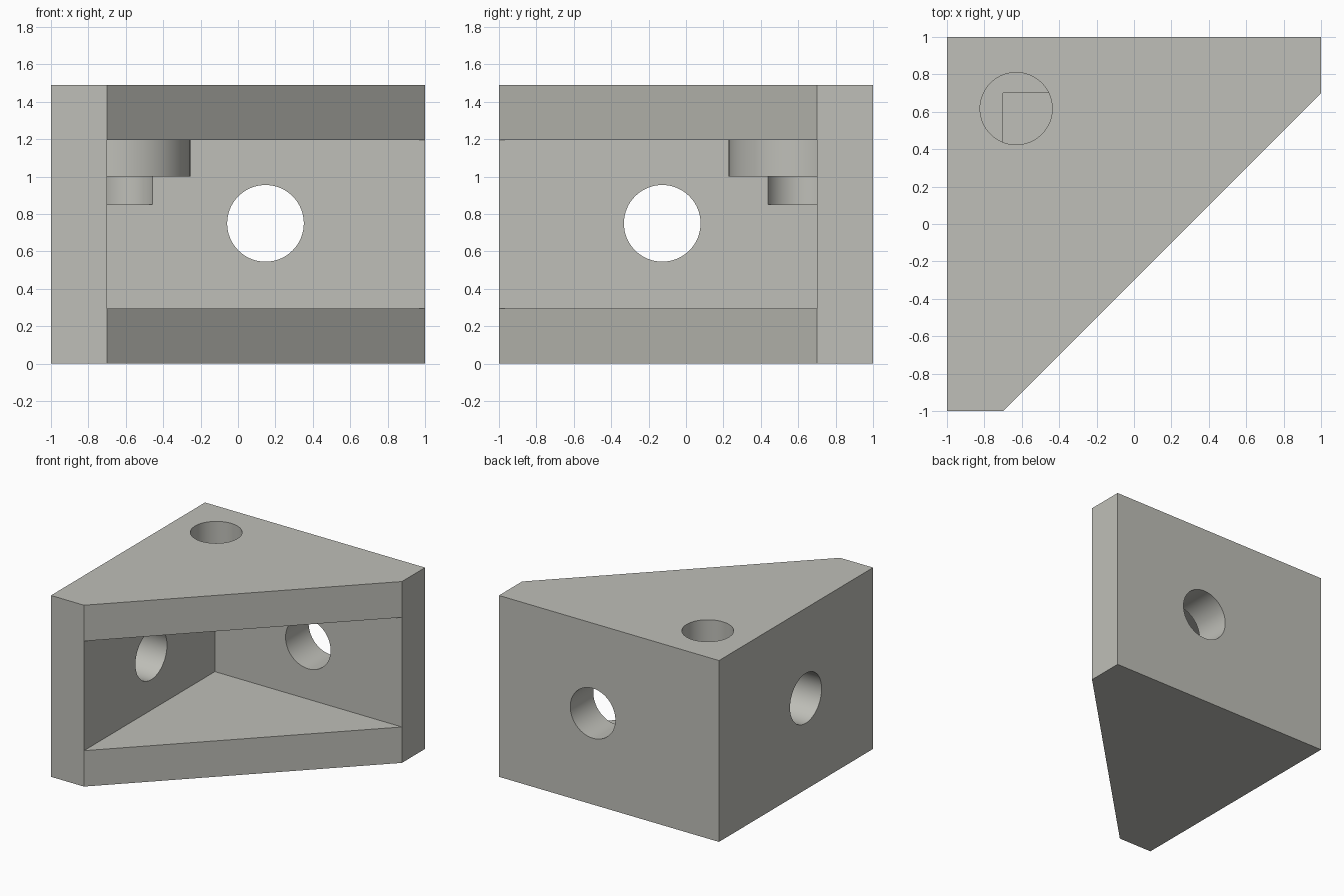
import bpy, bmesh, math
from mathutils import Matrix, Vector

if "Cube" in bpy.data.objects:
    bpy.data.objects.remove(bpy.data.objects["Cube"])

HEIGHT, PLATE, WALL = 1.49, 0.295, 0.3
INNER = 1 - WALL

grey = bpy.data.materials.new("light grey")
grey.diffuse_color = (0.52, 0.52, 0.48, 1)
grey.use_nodes = True
grey.node_tree.nodes["Principled BSDF"].inputs["Base Color"].default_value = grey.diffuse_color


def prism(name, outline, z0, z1):
    """Upright solid from a counter-clockwise outline."""
    bm = bmesh.new()
    base = bm.faces.new([bm.verts.new((x, y, z0)) for x, y in outline])
    top = bmesh.ops.extrude_face_region(bm, geom=[base])["geom"]
    bmesh.ops.translate(bm, vec=(0, 0, z1 - z0),
                        verts=[v for v in top if isinstance(v, bmesh.types.BMVert)])
    bmesh.ops.recalc_face_normals(bm, faces=bm.faces)
    return make_object(name, bm)


def rod(name, centre, axis, radius, length):
    """Round solid along an axis."""
    bm = bmesh.new()
    turn = Vector(axis).to_track_quat('Z', 'Y').to_matrix().to_4x4()
    bmesh.ops.create_cone(bm, cap_ends=True, segments=64, radius1=radius,
                          radius2=radius, depth=length,
                          matrix=Matrix.Translation(centre) @ turn)
    return make_object(name, bm)


def make_object(name, bm):
    mesh = bpy.data.meshes.new(name)
    bm.to_mesh(mesh)
    bm.free()
    mesh.materials.append(grey)
    obj = bpy.data.objects.new(name, mesh)
    bpy.context.collection.objects.link(obj)
    return obj


def cut(target, cutter):
    """Subtract the cutter and discard it."""
    mod = target.modifiers.new("cut", 'BOOLEAN')
    mod.operation, mod.solver, mod.object = 'DIFFERENCE', 'EXACT', cutter
    bpy.context.view_layer.objects.active = target
    bpy.ops.object.modifier_apply(modifier=mod.name)
    bpy.data.objects.remove(cutter)


# Corner block with a diagonal front
bracket = prism("corner_bracket",
                [(-1, -1), (-INNER, -1), (1, INNER), (1, 1), (-1, 1)], 0, HEIGHT)

# Open pocket, leaving a round boss under the top plate
pocket = prism("pocket_cutter",
               [(-INNER, -2), (2, -2), (2, INNER), (-INNER, INNER)],
               PLATE, HEIGHT - PLATE)
cut(pocket, rod("boss", (-0.64, 0.613, 1.25), (0, 0, 1), 0.385, 0.5))
cut(bracket, pocket)

# Bolt holes: top plate and boss, back wall, left wall
cut(bracket, rod("top_hole", (-0.63, 0.617, 1.25), (0, 0, 1), 0.193, 0.8))
cut(bracket, rod("back_hole", (0.147, 0.85, 0.75), (0, 1, 0), 0.205, 0.6))
cut(bracket, rod("left_hole", (-0.85, -0.127, 0.75), (1, 0, 0), 0.205, 0.6))

bracket.select_set(True)
bpy.context.view_layer.objects.active = bracket
bpy.ops.object.shade_smooth_by_angle(angle=math.radians(30))
